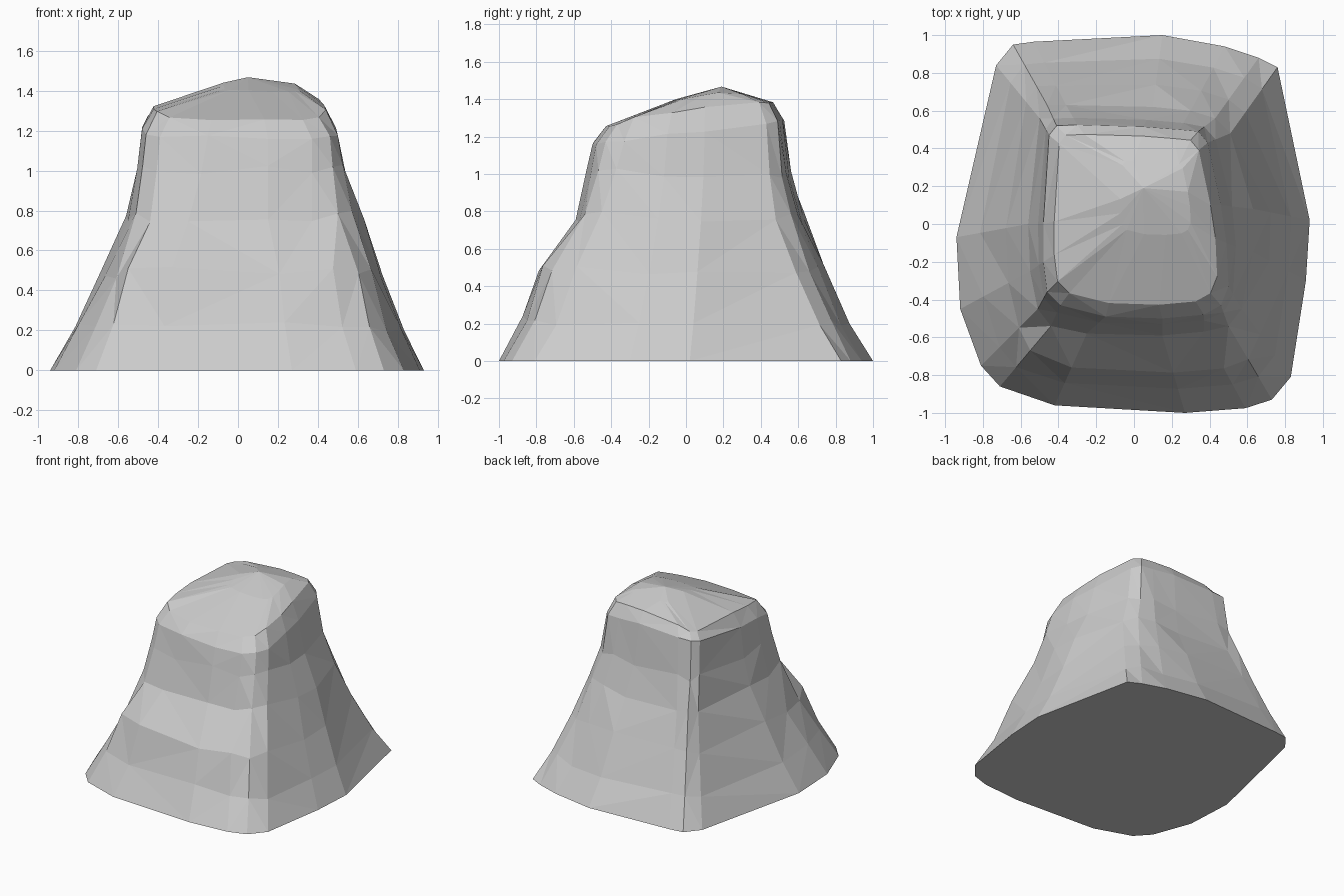
import bpy, bmesh, random
from mathutils import Vector

if "Cube" in bpy.data.objects:
    bpy.data.objects.remove(bpy.data.objects["Cube"])

random.seed(11)

# Three matching 18-point outlines, clockwise from the back left corner
BASE = [(-.64, .95), (-.53, .965), (.15, 1.0), (.48, .94), (.66, .88), (.76, .83),
        (.93, .02), (.91, -.3), (.83, -.81), (.73, -.93), (.59, -.975), (.27, -1.0),
        (-.42, -.96), (-.71, -.86), (-.81, -.75), (-.92, -.45), (-.94, -.07), (-.73, .84)]
WAIST = [(-.46, .63), (-.36, .63), (.1, .62), (.3, .6), (.43, .56), (.51, .48),
         (.63, .08), (.63, -.15), (.57, -.45), (.5, -.54), (.37, -.57), (.15, -.59),
         (-.25, -.58), (-.44, -.54), (-.51, -.45), (-.55, -.25), (-.56, 0), (-.5, .56)]
RIM = [(-.41, .52), (-.3, .525), (.05, .515), (.24, .5), (.34, .49), (.39, .43),
       (.46, .1), (.49, -.1), (.5, -.33), (.46, -.43), (.37, -.48), (.15, -.5),
       (-.15, -.49), (-.39, -.43), (-.46, -.36), (-.48, -.2), (-.48, 0), (-.45, .47)]


def crown_z(x, y):
    """Height of the sloping, faceted top."""
    dy = .27 * (.19 - y) if y < .19 else .3 * (y - .19)
    dx = -.31 * x if x < 0 else .08 * x + .52 * max(0, x - .27)
    return 1.467 - max(dx, dy) - .3 * min(dx, dy) - .35 * max(0, -.31 - y)


def blend(a, b, t, front=0):
    """Mix two outlines; the front foot bulges by lagging gradually behind."""
    out = []
    for p, q in zip(a, b):
        lag = front * min(1, max(0, (-p[1] - .72) / .25))
        out.append(Vector(p).lerp(Vector(q), t - lag))
    return out


bm = bmesh.new()


def ring(points, height, rough=0.0):
    """Add one ring; rough shifts the heights to break up straight bands."""
    verts = []
    for x, y in points:
        z = height(x, y) if callable(height) else height
        verts.append(bm.verts.new((x, y, z + random.uniform(-rough, rough))))
    return verts


def inset(scale, cx, cy):
    return [(cx + x * scale, cy + (y - .02) * scale) for x, y in RIM]


# Flared walls, rounded shoulder and crown
rings = [ring(BASE, 0),
         ring(blend(BASE, WAIST, .33, .02), .22, .03),
         ring(blend(BASE, WAIST, .69, .17), .49, .03),
         ring(WAIST, .77, .03),
         ring(blend(WAIST, RIM, .65), 1.0, .03),
         ring(RIM, lambda x, y: 1.225 + .13 * y, .015),
         ring(inset(.88, 0, .03), crown_z),
         ring(inset(.38, .11, .14), crown_z)]
for low, high in zip(rings, rings[1:]):
    n = len(low)
    for i in range(n):
        j = (i + 1) % n
        bm.faces.new((low[i], low[j], high[j], high[i]))

# Peak and flat underside
peak = bm.verts.new((.05, .19, 1.467))
top = rings[-1]
for i in range(len(top)):
    bm.faces.new((top[i], top[(i + 1) % len(top)], peak))
bm.faces.new(rings[0])

bmesh.ops.triangulate(bm, faces=[f for f in bm.faces if len(f.verts) == 4],
                      quad_method='BEAUTY')
bmesh.ops.recalc_face_normals(bm, faces=bm.faces)
mesh = bpy.data.meshes.new("rock_stump")
bm.to_mesh(mesh)
bm.free()
rock = bpy.data.objects.new("rock_stump", mesh)
bpy.context.collection.objects.link(rock)
